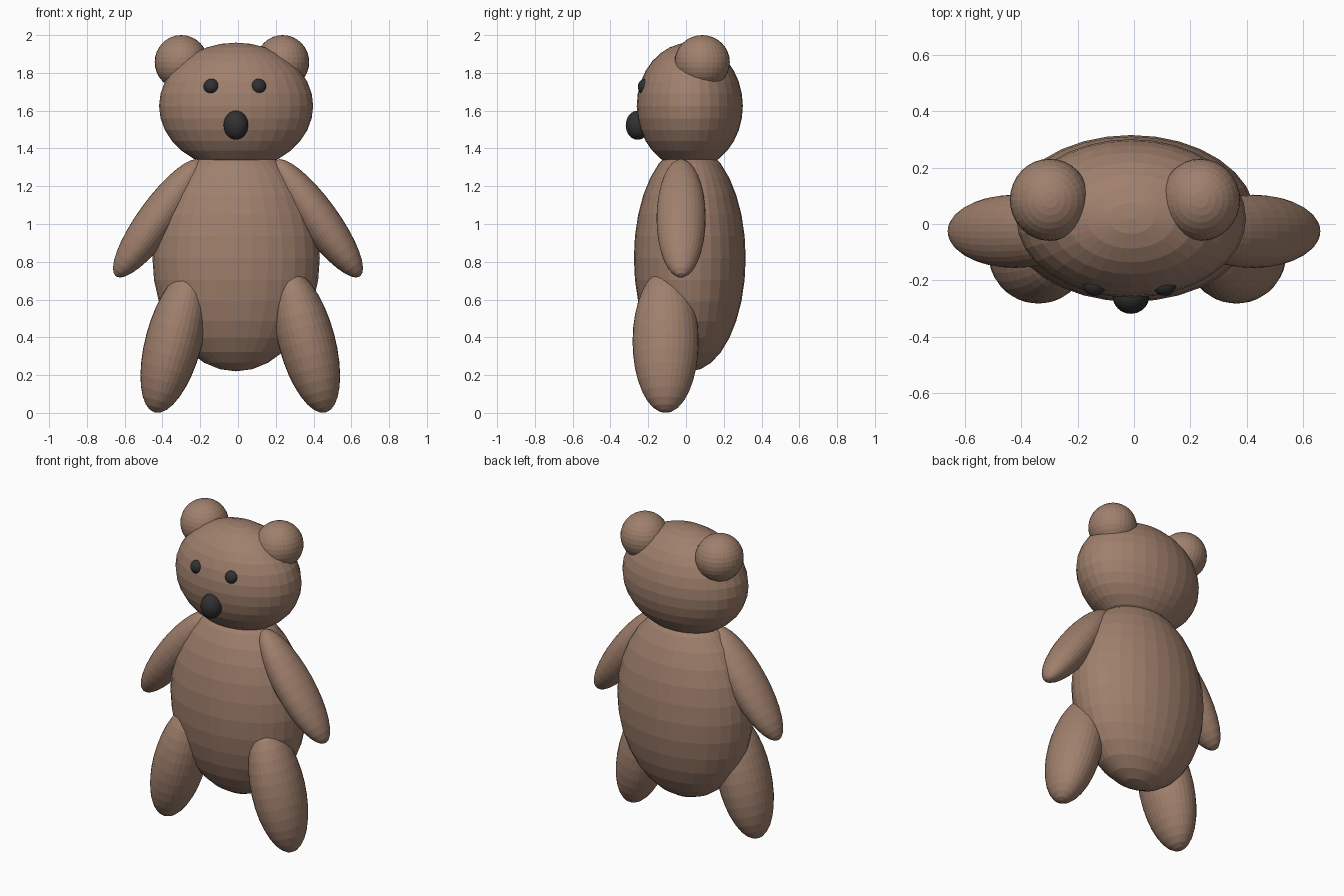
import bpy
import math

if "Cube" in bpy.data.objects:
    bpy.data.objects.remove(bpy.data.objects["Cube"])


def material(name, color):
    m = bpy.data.materials.new(name)
    m.diffuse_color = (*color, 1.0)
    m.use_nodes = True
    m.node_tree.nodes["Principled BSDF"].inputs["Base Color"].default_value = m.diffuse_color
    return m


brown = material("brown plush", (0.35, 0.215, 0.152))
black = material("soft black", (0.03, 0.03, 0.031))


def ellipsoid(name, center, radii, mat, tilt=0.0, segments=32, rings=16):
    """Flat-shaded UV sphere, scaled and leaned about the y axis (degrees)."""
    bpy.ops.mesh.primitive_uv_sphere_add(
        segments=segments, ring_count=rings, radius=1.0,
        location=center, rotation=(0, math.radians(tilt), 0))
    ob = bpy.context.object
    ob.name = name
    ob.scale = radii
    ob.data.materials.append(mat)
    return ob


# Body and head
ellipsoid("body", (-0.01, 0.02, 0.82), (0.443, 0.296, 0.60), brown)
ellipsoid("head", (-0.01, 0.02, 1.625), (0.408, 0.281, 0.335), brown)

# Nose
ellipsoid("nose", (-0.011, -0.256, 1.523), (0.065, 0.063, 0.077), black)

# Paired parts; each pair has its own slight sideways offset
for side, word in ((-1, "left"), (1, "right")):
    ellipsoid(word + "_ear", (-0.032 + side * 0.268, 0.086, 1.857),
              (0.141, 0.146, 0.143), brown)
    ellipsoid(word + "_eye", (-0.016 + side * 0.124, -0.215, 1.727),
              (0.042, 0.040, 0.042), black)
    ellipsoid(word + "_arm", (side * 0.423, -0.026, 1.03),
              (0.105, 0.130, 0.38), brown, tilt=-side * 36)
    ellipsoid(word + "_leg", (0.012 + side * 0.352, -0.108, 0.379),
              (0.150, 0.175, 0.39), brown, tilt=-side * 15)
